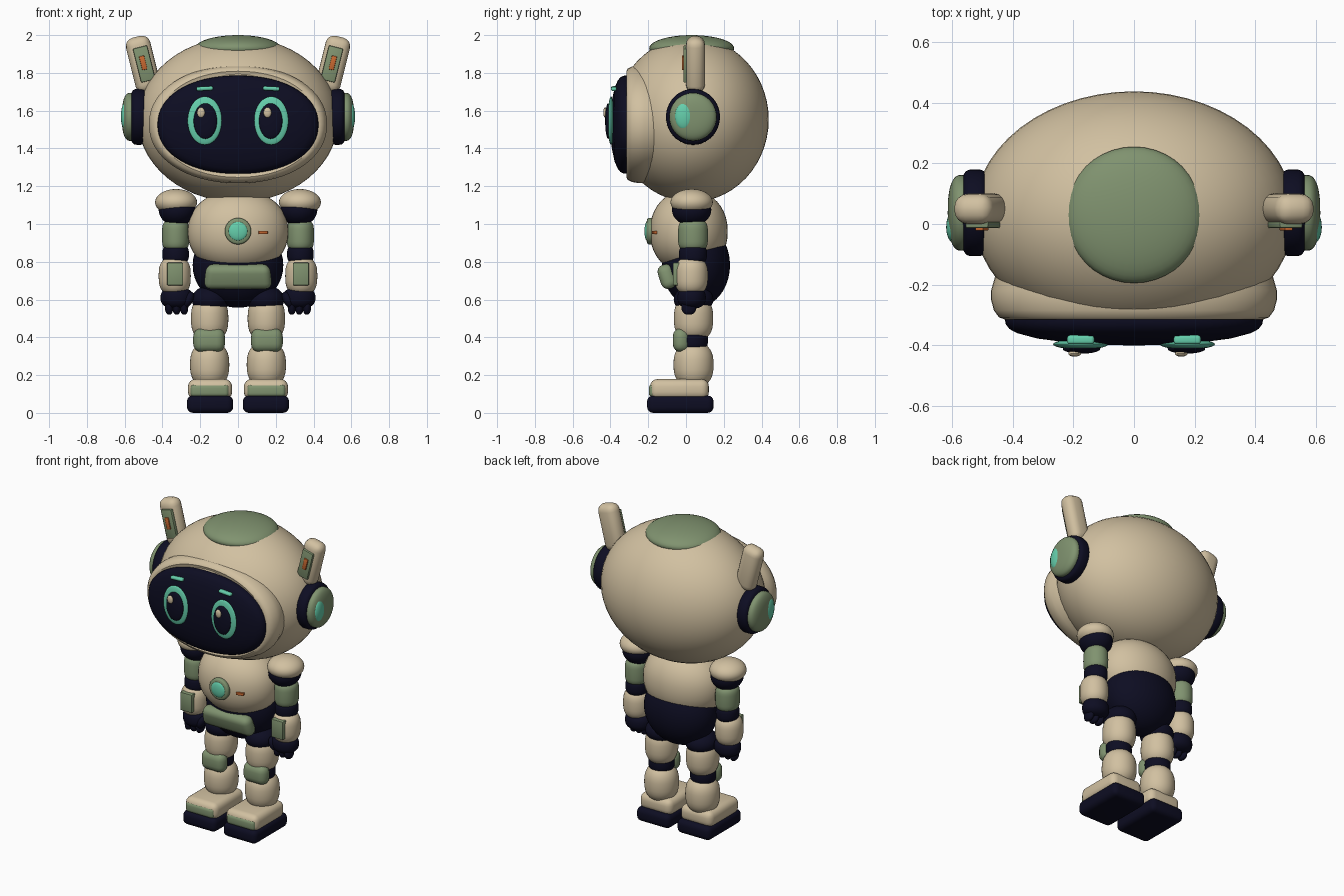
import bpy, bmesh
from math import sin, cos, pi, radians
from mathutils import Matrix, Euler

cube = bpy.data.objects.get("Cube")
if cube:
    bpy.data.objects.remove(cube, do_unlink=True)


def material(name, rgb):
    m = bpy.data.materials.new(name)
    m.use_nodes = True
    m.diffuse_color = (*rgb, 1)
    m.node_tree.nodes["Principled BSDF"].inputs["Base Color"].default_value = (*rgb, 1)
    return m


BEIGE = material("warm beige", (0.64, 0.53, 0.355))
GREEN = material("sage green", (0.215, 0.29, 0.16))
NAVY = material("dark navy", (0.004, 0.004, 0.016))
TEAL = material("bright teal", (0.13, 0.62, 0.41))
ORANGE = material("orange", (0.58, 0.14, 0.03))


def finish(name, bm, mat, loc, rot):
    """Place the mesh, smooth it and link it to the scene."""
    turn = Euler([radians(a) for a in rot]).to_matrix().to_4x4()
    bm.transform(Matrix.Translation(loc) @ turn)
    bmesh.ops.recalc_face_normals(bm, faces=bm.faces)
    mesh = bpy.data.meshes.new(name)
    bm.to_mesh(mesh)
    bm.free()
    mesh.materials.append(mat)
    ob = bpy.data.objects.new(name, mesh)
    bpy.context.collection.objects.link(ob)
    bpy.ops.object.select_all(action="DESELECT")
    ob.select_set(True)
    bpy.context.view_layer.objects.active = ob
    bpy.ops.object.shade_smooth_by_angle(angle=radians(40))
    return ob


def lathe(name, mat, profile, loc, scale=(1, 1), rot=(0, 0, 0), seg=40, power=2):
    """Sweep (radius, height) points around local z, with an oval outline."""
    bm = bmesh.new()
    oval = lambda v: abs(v) ** (2 / power) * (1 if v > 0 else -1)
    rings = []
    for r, h in profile:
        if r < 1e-4:
            rings.append([bm.verts.new((0, 0, h))] * seg)
            continue
        angles = [2 * pi * i / seg for i in range(seg)]
        rings.append([bm.verts.new((r * scale[0] * oval(cos(a)), r * scale[1] * oval(sin(a)), h))
                      for a in angles])
    for low, high in zip(rings, rings[1:]):
        for i in range(seg):
            j = (i + 1) % seg
            corners = list(dict.fromkeys((low[i], low[j], high[j], high[i])))
            if len(corners) > 2:
                bm.faces.new(corners)
    return finish(name, bm, mat, loc, rot)


def blob(name, mat, loc, size, rot=(0, 0, 0), power=2, steps=20, seg=40):
    """Ellipsoid; a higher power squares it into a barrel along local z."""
    profile = []
    for i in range(steps + 1):
        a = -pi / 2 + pi * i / steps
        profile.append((max(cos(a), 0) ** (2 / power),
                        size[2] * abs(sin(a)) ** (2 / power) * (1 if a > 0 else -1)))
    return lathe(name, mat, profile, loc, size[:2], rot, seg)


def box(name, mat, loc, size, bevel, rot=(0, 0, 0), taper=1, segments=4):
    """Rounded box; taper scales the width of its top."""
    bm = bmesh.new()
    bmesh.ops.create_cube(bm, size=1)
    for v in bm.verts:
        v.co.x *= size[0] * (taper if v.co.z > 0 else 1)
        v.co.y *= size[1]
        v.co.z *= size[2]
    bmesh.ops.bevel(bm, geom=bm.edges[:], offset=bevel, segments=segments,
                    profile=0.5, affect="EDGES", clamp_overlap=True)
    return finish(name, bm, mat, loc, rot)


FRONT = (90, 0, 0)  # turns local z to face forward

# Head, crown cap and face
blob("head", BEIGE, (0, 0.03, 1.553), (0.53, 0.408, 0.437), seg=56, steps=28)
blob("crown_cap", GREEN, (0, 0.03, 1.93), (0.227, 0.225, 0.07))
lathe("face_rim", BEIGE,
      [(0.9, 0.08), (0.97, 0.17), (1, 0.22), (1, 0.25), (0.98, 0.285), (0.945, 0.308),
       (0.9, 0.316), (0.85, 0.31), (0, 0.31)],
      (0, 0, 1.528), (0.472, 0.312), FRONT, 64, 2.1)
lathe("visor", NAVY,
      [(0.98, 0.28), (1, 0.315), (0.995, 0.33), (0.965, 0.347), (0.9, 0.361),
       (0.75, 0.378), (0.5, 0.392), (0.25, 0.399), (0, 0.401)],
      (0, 0, 1.526), (0.426, 0.26), FRONT, 64, 2.15)

for s, side in ((1, "left"), (-1, "right")):
    def at(x, y, z):
        return (s * x, y, z)

    # Eye
    blob(side + "_eye", TEAL, at(0.176, -0.397, 1.547), (0.091, 0.128, 0.017), FRONT)
    blob(side + "_pupil", NAVY, at(0.173, -0.412, 1.545), (0.062, 0.094, 0.016), FRONT)
    blob(side + "_eye_glint", BEIGE, (s * 0.176 - 0.02, -0.428, 1.59),
         (0.021, 0.027, 0.01), FRONT, seg=20, steps=10)
    box(side + "_brow", TEAL, at(0.176, -0.382, 1.717), (0.09, 0.03, 0.022), 0.01, (0, s * 3, 0))

    # Ear pod, with its axis pointing outward
    out = (0, s * 90, 0)
    blob(side + "_ear_base", NAVY, at(0.525, 0.037, 1.567), (0.148, 0.143, 0.047), out, 4)
    blob(side + "_ear_pad", GREEN, at(0.57, 0.037, 1.567), (0.127, 0.125, 0.045), out, 2.5)
    blob(side + "_ear_light", TEAL, at(0.598, -0.01, 1.57), (0.072, 0.05, 0.022), out)

    # Antenna, leaning outward
    lean = (0, s * 14, 0)
    box(side + "_antenna", BEIGE, at(0.503, 0.05, 1.845), (0.132, 0.1, 0.3), 0.045, lean)
    box(side + "_antenna_panel", GREEN, at(0.497, -0.002, 1.847), (0.078, 0.024, 0.185),
        0.006, lean, segments=2)
    box(side + "_antenna_light", ORANGE, at(0.502, -0.014, 1.853), (0.028, 0.016, 0.075),
        0.004, lean, segments=2)

    # Arm
    blob(side + "_shoulder_joint", NAVY, at(0.322, 0.03, 1.075), (0.098, 0.104, 0.085))
    blob(side + "_shoulder_cap", BEIGE, at(0.328, 0.03, 1.115), (0.111, 0.112, 0.07))
    blob(side + "_upper_arm", GREEN, at(0.33, 0.037, 0.94), (0.072, 0.079, 0.082), power=4)
    blob(side + "_elbow", NAVY, at(0.33, 0.037, 0.84), (0.07, 0.074, 0.055), power=3)
    blob(side + "_forearm", BEIGE, at(0.335, 0.028, 0.725), (0.085, 0.088, 0.1), power=2.8)
    box(side + "_forearm_panel", GREEN, at(0.333, -0.045, 0.735), (0.086, 0.05, 0.12),
        0.006, segments=2)

    # Hand
    blob(side + "_palm", NAVY, at(0.325, 0.03, 0.61), (0.085, 0.075, 0.058), power=2.5)
    for n, x in enumerate((0.285, 0.325, 0.365)):
        blob(f"{side}_finger_{n + 1}", NAVY, at(x, 0.015, 0.565), (0.022, 0.04, 0.045),
             power=2.5, seg=16, steps=10)
    blob(side + "_thumb", NAVY, at(0.262, -0.005, 0.6), (0.024, 0.032, 0.045),
         (0, -s * 25, 0), seg=16, steps=10)

    # Leg
    blob(side + "_hip", NAVY, at(0.145, 0.04, 0.6), (0.1, 0.105, 0.075))
    blob(side + "_thigh", BEIGE, at(0.15, 0.04, 0.5), (0.099, 0.104, 0.12), power=2.6)
    blob(side + "_knee", NAVY, at(0.152, 0.038, 0.385), (0.08, 0.078, 0.06), power=3)
    box(side + "_knee_pad", GREEN, at(0.153, -0.025, 0.385), (0.168, 0.09, 0.128), 0.044)
    blob(side + "_shin", BEIGE, at(0.15, 0.04, 0.255), (0.104, 0.106, 0.12), power=2.5)

    # Foot
    box(side + "_foot", BEIGE, at(0.148, -0.035, 0.125), (0.234, 0.312, 0.108), 0.04)
    box(side + "_toe_guard", GREEN, at(0.15, -0.157, 0.118), (0.204, 0.08, 0.066), 0.02)
    box(side + "_sole", NAVY, at(0.148, -0.03, 0.046), (0.245, 0.352, 0.092), 0.032)

# Body
blob("torso", BEIGE, (0, 0.015, 0.96), (0.267, 0.206, 0.22), power=2.15)
blob("pelvis", NAVY, (0, 0.053, 0.782), (0.24, 0.18, 0.225))
box("waist_pouch", GREEN, (0, -0.1, 0.722), (0.365, 0.085, 0.132), 0.038, (18, 0, 0), 0.92)

# Chest details
blob("chest_ring", GREEN, (0, -0.19, 0.962), (0.07, 0.07, 0.02), FRONT, 4)
blob("chest_light", TEAL, (0, -0.205, 0.962), (0.051, 0.051, 0.015), FRONT)
box("chest_indicator", ORANGE, (0.132, -0.166, 0.955), (0.05, 0.02, 0.018), 0.004,
    (0, 0, 15), segments=2)
